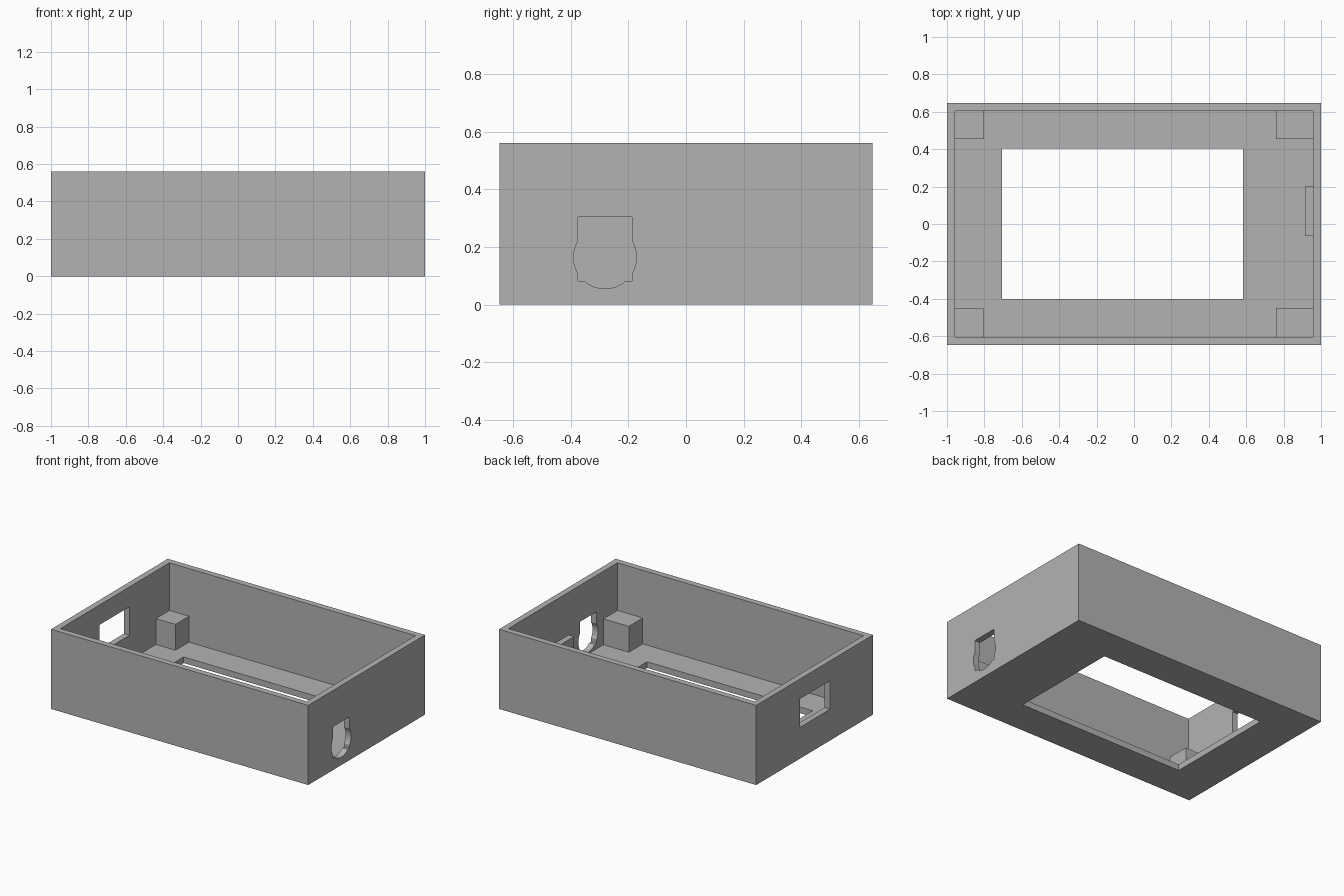
import bpy

if "Cube" in bpy.data.objects:
    bpy.data.objects.remove(bpy.data.objects["Cube"], do_unlink=True)

GREY = (0.45, 0.45, 0.45, 1)
mat = bpy.data.materials.new("plain grey")
mat.use_nodes = True
mat.diffuse_color = GREY
mat.node_tree.nodes["Principled BSDF"].inputs["Base Color"].default_value = GREY

HALF_X, HALF_Y, HEIGHT, WALL = 1.0, 0.648, 0.56, 0.043
IN_X, IN_Y = HALF_X - WALL, HALF_Y - WALL
SINK = 0.01  # overlap of the inner blocks with the shell


def box(name, x, y, z):
    """Box from three (low, high) ranges."""
    mid = [(a + b) / 2 for a, b in (x, y, z)]
    bpy.ops.mesh.primitive_cube_add(size=1, location=mid)
    ob = bpy.context.object
    ob.name = name
    ob.scale = [b - a for a, b in (x, y, z)]
    bpy.ops.object.transform_apply(location=False, rotation=False, scale=True)
    ob.data.materials.append(mat)
    return ob


def cut(target, cutter):
    """Subtract a cutter from the target and discard it."""
    mod = target.modifiers.new("cut", 'BOOLEAN')
    mod.operation = 'DIFFERENCE'
    mod.solver = 'EXACT'
    mod.object = cutter
    bpy.context.view_layer.objects.active = target
    bpy.ops.object.modifier_apply(modifier=mod.name)
    bpy.data.objects.remove(cutter, do_unlink=True)


# Open-topped shell
shell = box("case_shell", (-HALF_X, HALF_X), (-HALF_Y, HALF_Y), (0, HEIGHT))
cut(shell, box("cavity", (-IN_X, IN_X), (-IN_Y, IN_Y), (WALL, 1)))

# Rectangular opening in the floor
cut(shell, box("floor_opening", (-0.705, 0.583), (-0.4, 0.403), (-0.1, 0.1)))

# Rectangular window in the right wall
cut(shell, box("side_window", (-1.1, -0.9), (-0.172, 0.162), (0.22, 0.42)))

# Socket hole in the left wall: a square slot joined with a round hole
cut(shell, box("socket_slot", (0.9, 1.1), (-0.375, -0.188), (0.082, 0.304)))
bpy.ops.mesh.primitive_cylinder_add(vertices=64, radius=0.109, depth=0.2,
                                    location=(1, -0.281, 0.164),
                                    rotation=(0, 1.5708, 0))
cut(shell, bpy.context.object)

# Corner posts
for side, x in (("right", (-IN_X - SINK, -0.805)), ("left", (0.76, IN_X + SINK))):
    for end, y in (("front", (-IN_Y - SINK, -0.45)), ("back", (0.455, IN_Y + SINK))):
        box(f"{end}_{side}_post", x, y, (WALL - SINK, 0.225))

# Small rib on the inside of the left wall
box("wall_rib", (0.914, IN_X + SINK), (-0.063, 0.2), (WALL - SINK, 0.26))

# Smooth the round cut, keep every corner sharp
bpy.ops.object.select_all(action='DESELECT')
shell.select_set(True)
bpy.context.view_layer.objects.active = shell
bpy.ops.object.shade_smooth_by_angle(angle=0.5)
